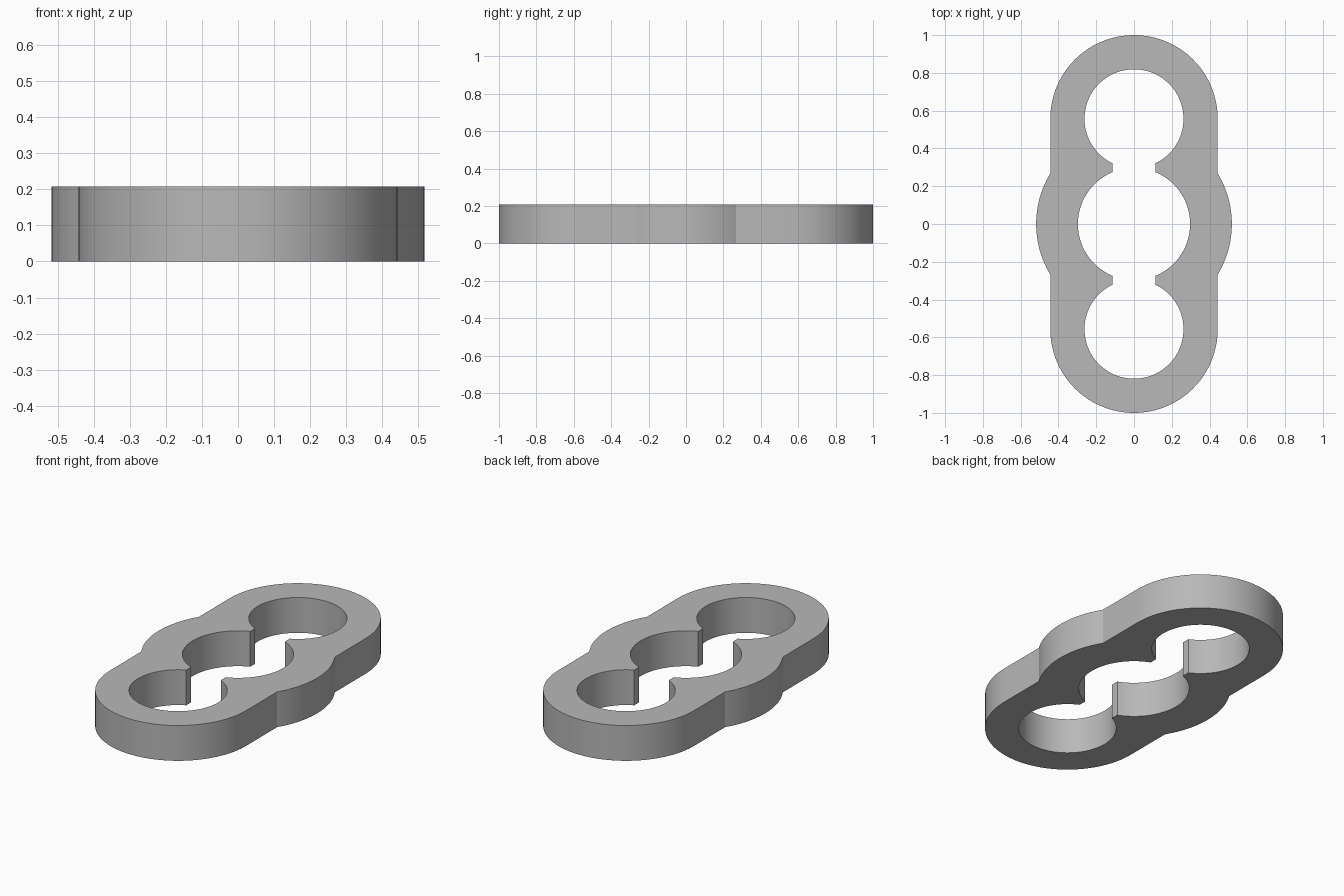
import bpy
import bmesh
from math import acos, cos, sin, pi, radians

if "Cube" in bpy.data.objects:
    bpy.data.objects.remove(bpy.data.objects["Cube"], do_unlink=True)

HEIGHT = 0.208
END_Y = 0.557       # centre of the end rings
END_R = 0.443       # end ring outer radius
END_HOLE = 0.262
MID_R = 0.518       # middle ring outer radius
MID_HOLE = 0.297
SLOT = 0.113        # half width of the slot joining the holes


def arc(cy, r, start, end, steps):
    angles = [start + (end - start) * i / steps for i in range(steps + 1)]
    return [(r * cos(a), cy + r * sin(a)) for a in angles]


def mirrored_loop(quarter):
    """Closed outline from the quarter running from +x axis to +y axis."""
    half = quarter + [(-x, y) for x, y in reversed(quarter[:-1])]
    return half + [(x, -y) for x, y in reversed(half[1:-1])]


# Outer and inner outlines
outer = mirrored_loop(arc(0, MID_R, 0, acos(END_R / MID_R), 12)
                      + arc(END_Y, END_R, 0, pi / 2, 32))
inner = mirrored_loop(arc(0, MID_HOLE, 0, acos(SLOT / MID_HOLE), 22)
                      + arc(END_Y, END_HOLE, -acos(SLOT / END_HOLE), pi / 2, 48))

# Fill between the outlines and extrude upward
bm = bmesh.new()
edges = []
for loop in (outer, inner):
    verts = [bm.verts.new((x, y, 0)) for x, y in loop]
    edges += [bm.edges.new((v, verts[(i + 1) % len(verts)]))
              for i, v in enumerate(verts)]
bmesh.ops.triangle_fill(bm, edges=edges, use_beauty=True, normal=(0, 0, 1))
extruded = bmesh.ops.extrude_face_region(bm, geom=bm.faces[:], use_keep_orig=True)
top = [g for g in extruded["geom"] if isinstance(g, bmesh.types.BMVert)]
bmesh.ops.translate(bm, verts=top, vec=(0, 0, HEIGHT))
bmesh.ops.recalc_face_normals(bm, faces=bm.faces[:])

mesh = bpy.data.meshes.new("link_plate")
bm.to_mesh(mesh)
bm.free()
plate = bpy.data.objects.new("link_plate", mesh)
bpy.context.collection.objects.link(plate)

# Plain grey material
grey = bpy.data.materials.new("plain_grey")
grey.use_nodes = True
colour = (0.48, 0.48, 0.48, 1)
grey.diffuse_color = colour
grey.node_tree.nodes["Principled BSDF"].inputs["Base Color"].default_value = colour
mesh.materials.append(grey)

# Smooth walls with crisp rims and corners
bpy.ops.object.select_all(action="DESELECT")
plate.select_set(True)
bpy.context.view_layer.objects.active = plate
bpy.ops.object.shade_smooth_by_angle(angle=radians(25))
